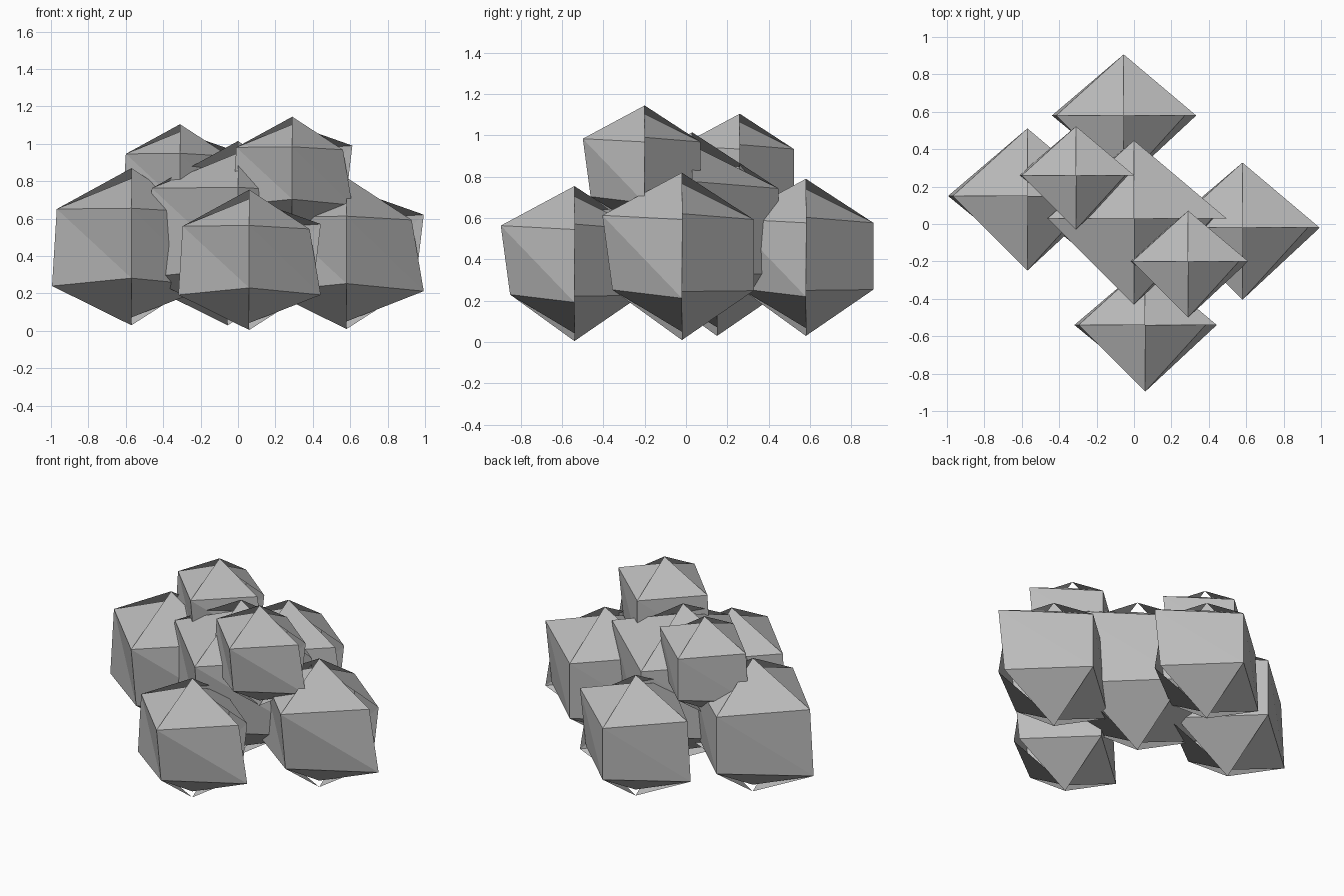
import bpy, bmesh, math
from mathutils import Vector

if "Cube" in bpy.data.objects:
    bpy.data.objects.remove(bpy.data.objects["Cube"])

grey = bpy.data.materials.new("stone_grey")
grey.diffuse_color = (0.5, 0.5, 0.5, 1)
grey.use_nodes = True
grey.node_tree.nodes["Principled BSDF"].inputs["Base Color"].default_value = grey.diffuse_color

# Shared lump: a jittered four-sided sphere with an open seam on +x.
# (radius, height) of each ring corner, anticlockwise from +x back to +x
UPPER = [(1.02, .51), (.86, .44), (.95, .48), (.95, .49), (.86, .44)]
LOWER = [(.91, -.42), (.86, -.41), (1.01, -.50), (.83, -.40), (1.02, -.50)]
# tip height for each quarter, from back right anticlockwise
TOP = [.87, 1, .87, 1]
BOTTOM = [-1, -.9, -1, -.9]


def lump(name, centre, size):
    bm = bmesh.new()

    def ring(points):
        return [bm.verts.new((r * math.cos(i * math.pi / 2),
                              r * math.sin(i * math.pi / 2), z))
                for i, (r, z) in enumerate(points)]

    up, low = ring(UPPER), ring(LOWER)
    for i in range(4):
        top = bm.verts.new((0, 0, TOP[i]))
        base = bm.verts.new((0, 0, BOTTOM[i]))
        bm.faces.new((top, up[i], up[i + 1]))
        bm.faces.new((up[i], low[i + 1], up[i + 1]))
        bm.faces.new((up[i], low[i], low[i + 1]))
        bm.faces.new((low[i], base, low[i + 1]))
    for v in bm.verts:
        v.co = v.co * size + Vector(centre)
    mesh = bpy.data.meshes.new(name)
    bm.to_mesh(mesh)
    bm.free()
    mesh.materials.append(grey)
    bpy.context.collection.objects.link(bpy.data.objects.new(name, mesh))


# Big middle lump, four around it, two small ones on top
lump("middle_lump", (0, .03, .53), .485)
lump("left_lump", (-.57, .15, .45), .42)
lump("right_lump", (.58, -.02, .415), .405)
lump("front_lump", (.06, -.54, .38), .375)
lump("back_lump", (-.055, .58, .41), .38)
lump("upper_left_lump", (-.31, .26, .80), .305)
lump("upper_right_lump", (.29, -.20, .83), .315)
